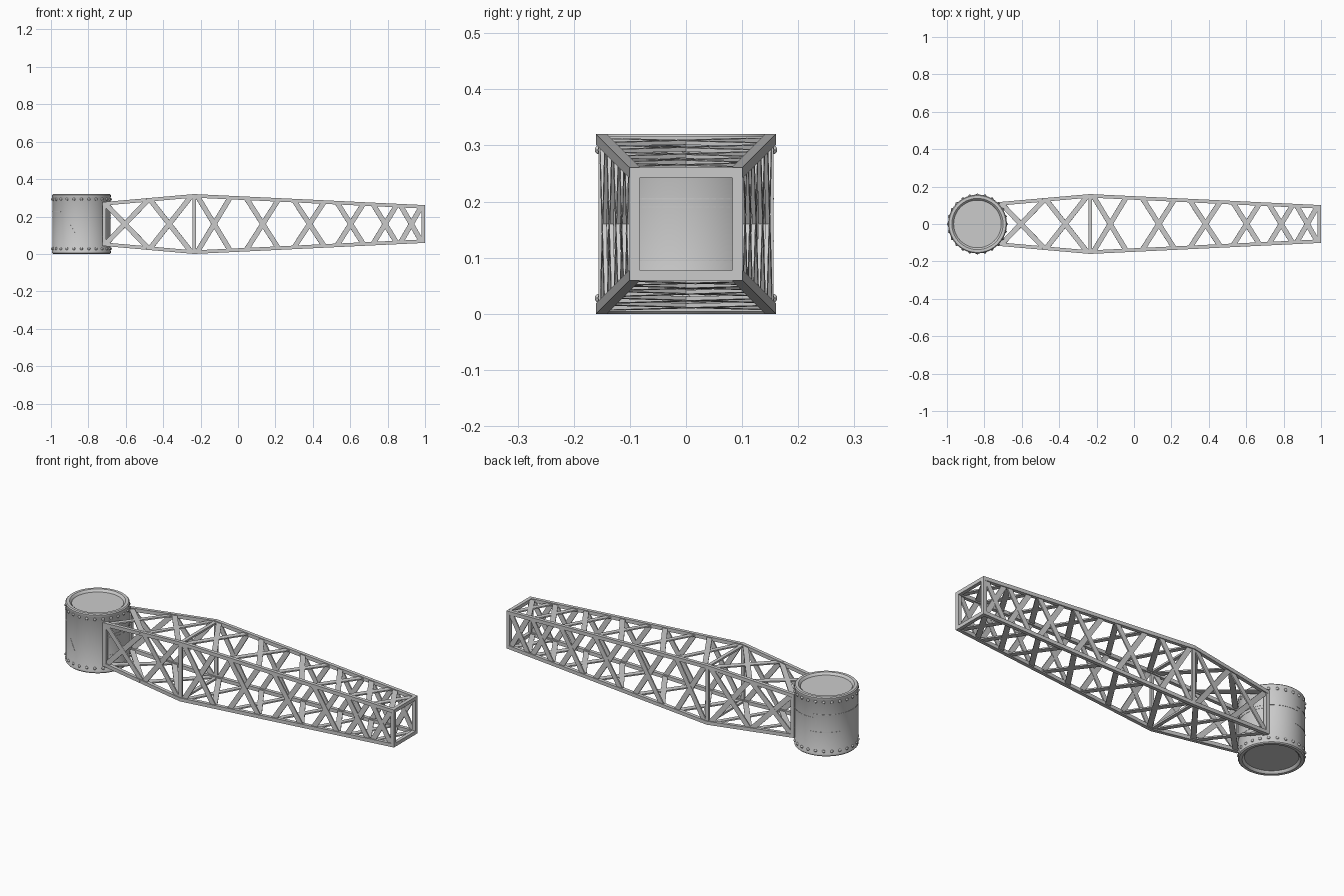
import bpy, bmesh, math
from mathutils import Vector, Matrix

if "Cube" in bpy.data.objects:
    bpy.data.objects.remove(bpy.data.objects["Cube"])

CZ = 0.16            # height of the truss axis
CX = -0.837          # drum axis
T = 0.019            # chord thickness
KEYS = [(-0.725, 0.117), (-0.235, 0.16), (1.0, 0.101)]


def half(x):
    (x0, h0), (x1, h1) = KEYS[:2] if x <= KEYS[1][0] else KEYS[1:]
    return h0 + (h1 - h0) * (x - x0) / (x1 - x0)


def finish(bm, name, smooth=False):
    bmesh.ops.recalc_face_normals(bm, faces=bm.faces)
    me = bpy.data.meshes.new(name)
    bm.to_mesh(me)
    bm.free()
    ob = bpy.data.objects.new(name, me)
    bpy.context.collection.objects.link(ob)
    if smooth:
        bpy.context.view_layer.objects.active = ob
        ob.select_set(True)
        bpy.ops.object.shade_smooth_by_angle(angle=math.radians(30))
        ob.select_set(False)
    return ob


def loft(bm, rings):
    vs = [[bm.verts.new(p) for p in r] for r in rings]
    n = len(vs[0])
    for a, b in zip(vs, vs[1:]):
        for i in range(n):
            bm.faces.new((a[i], a[(i + 1) % n], b[(i + 1) % n], b[i]))
    bm.faces.new(vs[0][::-1])
    bm.faces.new(vs[-1])


def bar(bm, a, b, width, thick, normal, rot):
    a, b = Vector(a), Vector(b)
    d = (b - a).normalized()
    s = d.cross(Vector(normal)).normalized()
    n = s.cross(d)
    shift = Vector((0, 0, CZ))
    loft(bm, [[rot @ (p + s * i * width / 2 + n * j * thick / 2) + shift
               for i, j in ((-1, -1), (1, -1), (1, 1), (-1, 1))] for p in (a, b)])


# four corner chords, bent at the widest section
bm = bmesh.new()
for sy in (-1, 1):
    for sz in (-1, 1):
        loft(bm, [[(x, sy * (h - i * T), CZ + sz * (h - j * T))
                   for i, j in ((0, 0), (1, 0), (1, 1), (0, 1))] for x, h in KEYS])
finish(bm, "truss_chords")

# crossed flat braces and posts on all four faces; bays are (centre, half length)
bays = [(-0.595, 0.115), (-0.36, 0.11), (-0.13, 0.088), (0.13, 0.085), (0.38, 0.08),
        (0.60, 0.07), (0.785, 0.062), (0.925, 0.055)]
braces, posts = bmesh.new(), bmesh.new()
for k in range(4):
    rot = Matrix.Rotation(k * math.pi / 2, 3, 'X')
    for c, w in bays:
        x0, x1 = c - w, c + w
        h0, h1 = half(x0), half(x1)
        for s in (-1, 1):
            off = 0.009 + s * 0.0005
            bar(braces, (x0, -s * (h0 - T / 2), h0 - off), (x1, s * (h1 - T / 2), h1 - off),
                0.027, 0.007, (h0 - h1, 0, x1 - x0), rot)
    for x, thick in ((-0.7155, T), (-0.235, 0.010), (1 - T / 2, T)):
        h = half(x)
        bar(posts, (x, -h + T, h - T / 2), (x, h - T, h - T / 2), T, thick, (0, 0, 1), rot)
finish(braces, "truss_cross_braces")
finish(posts, "truss_posts")

# drum with recessed end discs and chamfered rims
upper = [(0.127, 0.308), (0.130, 0.314), (0.137, 0.32), (0.152, 0.32),
         (0.157, 0.315), (0.157, 0.304), (0.156, 0.302)]
profile = upper + [(r, 0.32 - z) for r, z in reversed(upper)]
bm = bmesh.new()
N = 64
loft(bm, [[(CX + r * math.cos(2 * math.pi * i / N), r * math.sin(2 * math.pi * i / N), z)
           for i in range(N)] for r, z in profile])
finish(bm, "drum", True)

# two rows of domed rivets
bm = bmesh.new()
for z in (0.028, 0.292):
    for i in range(24):
        a = 2 * math.pi * i / 24
        m = Matrix.Translation((CX + 0.155 * math.cos(a), 0.155 * math.sin(a), z)) \
            @ Matrix.Rotation(a, 4, 'Z')
        bmesh.ops.create_uvsphere(bm, u_segments=10, v_segments=6, radius=0.008, matrix=m)
finish(bm, "drum_rivets", True)

# thin plate seams: (start angle, end angle, start z, end z)
bm = bmesh.new()
for a0, a1, z0, z1 in [(-45, 100, 0.205, 0.205), (-45, 45, 0.19, 0.19), (-45, 45, 0.095, 0.095),
                       (100, 225, 0.225, 0.225), (248, 260, 0.155, 0.10), (95, 150, 0.13, 0.13)]:
    rings = []
    n = max(2, int(abs(a1 - a0) / 5))
    for i in range(n + 1):
        a = math.radians(a0 + (a1 - a0) * i / n)
        z = z0 + (z1 - z0) * i / n
        rings.append([(CX + r * math.cos(a), r * math.sin(a), z + dz)
                      for r, dz in ((0.153, -0.001), (0.1572, -0.001), (0.1572, 0.001), (0.153, 0.001))])
    loft(bm, rings)
finish(bm, "drum_seams")
